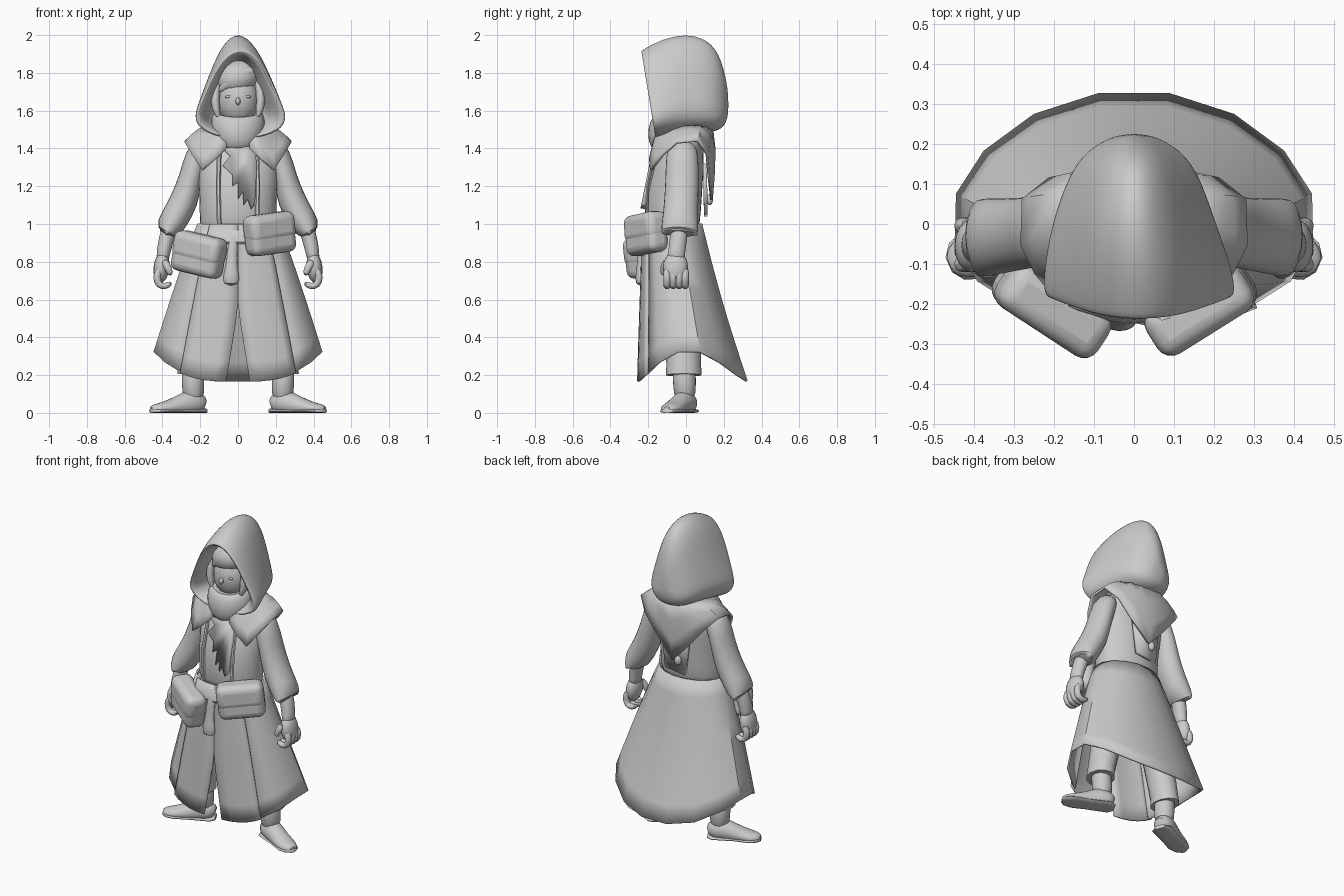
import bpy, bmesh, math
from mathutils import Vector, Euler
from math import sin, cos, pi


def mesh(name, verts, faces, sub=0, thick=0, angle=45):
    me = bpy.data.meshes.new(name)
    me.from_pydata([tuple(v) for v in verts], [], faces)
    bm = bmesh.new()
    bm.from_mesh(me)
    bmesh.ops.recalc_face_normals(bm, faces=bm.faces)
    bm.to_mesh(me)
    bm.free()
    ob = bpy.data.objects.new(name, me)
    bpy.context.collection.objects.link(ob)
    if thick:
        m = ob.modifiers.new("thickness", 'SOLIDIFY')
        m.thickness, m.offset = thick, 0
    if sub:
        m = ob.modifiers.new("smooth", 'SUBSURF')
        m.levels = m.render_levels = sub
    bpy.ops.object.select_all(action='DESELECT')
    ob.select_set(True)
    bpy.context.view_layer.objects.active = ob
    bpy.ops.object.shade_smooth_by_angle(angle=math.radians(angle))
    return ob


def loft(name, rings, closed=True, cap0=True, cap1=True, **kw):
    n = len(rings[0])
    faces = []
    for r in range(len(rings) - 1):
        for i in range(n if closed else n - 1):
            j = (i + 1) % n
            faces.append((r*n + i, r*n + j, (r+1)*n + j, (r+1)*n + i))
    if closed and cap0:
        faces.append(tuple(range(n)))
    if closed and cap1:
        faces.append(tuple(range((len(rings)-1)*n, len(rings)*n)))
    return mesh(name, [v for r in rings for v in r], faces, **kw)


def stack(name, rows, n=16, **kw):
    # horizontal ellipses: z, centre y, rx, ry, front dip
    rings = [[(rx*sin(2*pi*i/n), cy - ry*cos(2*pi*i/n), z - dip*cos(2*pi*i/n))
              for i in range(n)] for z, cy, rx, ry, dip in rows]
    return loft(name, rings, **kw)


def tube(name, rows, s=1, up=(0, 1, 0), n=12, floor=None, **kw):
    # path rows: x, y, z, radius across, radius along up; s mirrors in x
    P = [Vector(r[:3]) for r in rows]
    rings = []
    for k, r in enumerate(rows):
        T = (P[min(k+1, len(P)-1)] - P[max(k-1, 0)]).normalized()
        U = T.cross(Vector(up)).normalized()
        V = U.cross(T)
        ring = [P[k] + U*r[3]*cos(2*pi*i/n) + V*r[4]*sin(2*pi*i/n) for i in range(n)]
        for v in ring:
            v.x *= s
            if floor is not None:
                v.z = max(v.z, floor)
        rings.append(ring)
    return loft(name, rings, **kw)


def ball(name, c, r, rot=(0, 0, 0)):
    R = Euler(rot).to_matrix()
    rings = [[Vector(c) + R @ Vector((r[0]*sin(a)*cos(b), r[1]*sin(a)*sin(b), r[2]*cos(a)))
              for b in [2*pi*i/16 for i in range(16)]] for a in [.02 + (pi-.04)*k/10 for k in range(11)]]
    return loft(name, rings)


def box(name, c, size, rot, offset=(0, 0, 0), bevel=.02):
    R = Euler(rot).to_matrix()
    v = [Vector(c) + R @ (Vector(offset) + Vector((x*size[0], y*size[1], z*size[2]))/2)
         for z in (-1, 1) for x, y in ((-1, -1), (1, -1), (1, 1), (-1, 1))]
    ob = loft(name, [v[:4], v[4:]], angle=50)
    m = ob.modifiers.new("rounding", 'BEVEL')
    m.width, m.segments = bevel, 4


# hood: teardrop sections swept from the inside, over the rim, to the back
HALF = [(0, 1), (.2, .975), (.42, .88), (.6, .73), (.77, .55), (.93, .36),
        (1.02, .24), (.96, .13), (.74, .05), (.4, 0), (0, -.01)]
PROFILE = HALF + [(-u, v) for u, v in HALF[-2:0:-1]]
hood = []
for y, w, top, bot, shear, cx in [
        (-.02, .13, 1.85, 1.5, 0, 0), (-.13, .16, 1.88, 1.49, .04, 0),
        (-.22, .195, 1.895, 1.475, .07, .01), (-.243, .228, 1.915, 1.46, .075, .014),
        (-.225, .242, 1.93, 1.455, .075, .014), (-.12, .23, 1.985, 1.47, .04, .008),
        (0, .205, 2.01, 1.48, .0, 0), (.1, .172, 1.985, 1.49, 0, 0),
        (.165, .135, 1.925, 1.495, 0, 0), (.205, .085, 1.81, 1.52, 0, 0), (.225, .03, 1.69, 1.58, 0, 0)]:
    hood.append([(cx + u*w, y + shear*(1-v), bot + v*(top-bot)) for u, v in PROFILE])
loft("hood", hood, sub=2, angle=60)

# head, nose, eyes and hair
ball("face", (0, -.06, 1.66), (.112, .108, .14))
ball("nose", (0, -.168, 1.65), (.013, .02, .02))
ball("hair_cap", (-.005, -.055, 1.775), (.122, .115, .095), (.1, -.3, 0))
tube("fringe", [(-.10, -.10, 1.70, .015, .02), (-.06, -.135, 1.745, .03, .022),
                (.02, -.152, 1.79, .035, .02), (.09, -.11, 1.82, .02, .02)], sub=1)
for s in (1, -1):
    ball("eye", (s*.048, -.15, 1.675), (.022, .009, .007), (0, s*.15, 0))
    tube("side_hair", [(.10, -.07, 1.78, .02, .03), (.122, -.10, 1.69, .026, .035),
                       (.12, -.11, 1.61, .024, .03), (.10, -.12, 1.56, .01, .01)], s, sub=1)

# scarf around the chin, with a torn hanging end
stack("scarf", [(1.38, -.09, .07, .07, 0), (1.42, -.085, .115, .11, .01), (1.49, -.07, .15, .137, .01),
                (1.56, -.065, .145, .13, .02), (1.61, -.06, .122, .11, .035),
                (1.58, -.05, .10, .08, .03)], sub=1)
TORN = [(-.08, 1.40), (-.04, 1.36), (-.08, 1.31), (-.03, 1.26), (-.03, 1.2), (0, 1.22), (0, 1.13), (.025, 1.17),
        (.03, 1.1), (.05, 1.13), (.07, 1.08), (.09, 1.11), (.1, 1.3), (.09, 1.41)]
mesh("torn_scarf_end", [(x, -.16 - .2*(1.41-z), z) for x, z in TORN],
     [tuple(range(len(TORN)))], thick=.03)

# torso and belt
stack("torso", [(.94, -.07, .2, .13, 0), (1.0, -.07, .208, .148, 0), (1.15, -.07, .208, .158, 0),
                (1.3, -.045, .222, .142, 0), (1.40, -.02, .22, .115, 0), (1.46, 0, .15, .1, 0),
                (1.54, .01, .11, .1, 0)], sub=1)
stack("belt", [(.905, -.095, .205, .145, .01), (.915, -.095, .218, .153, .01),
               (.975, -.09, .212, .148, .01), (.985, -.09, .2, .135, .01)], n=24)
for s in (1, -1):
    tube("coat_edge", [(.10, -.165, 1.37, .012, .008), (.105, -.203, 1.2, .012, .008),
                       (.1, -.208, 1.0, .012, .008)], s, n=6)


# flared skirt panels: t runs from waist to hem, a is the angle from the front
def skirt_point(a, t, off=0):
    c, sn = cos(a), sin(a)
    p = .82 if c > 0 else 1
    rx = .215 + .235*t**.92 + off
    if c > 0:
        y = -.07 + .1*t - (.15 + .128*t + off)*abs(c)**p
    else:
        y = -.07 + .1*t + (.155 + .145*t + off - .012*sin(pi*t))*abs(c)**(1 + .2*t)
    hem = .165 + .165*abs(sn)**2.6
    return (rx*math.copysign(abs(sn)**p, sn), y, 1.0 + (hem - 1.0)*t)


def skirt_panel(start, end, n, off):
    rows = []
    for k in range(9):
        t = k/8
        a0 = start + (max(0, t-.55)*.2 if start == 0 else 0)
        rows.append([skirt_point(a0 + (end-a0)*i/n, t, off) for i in range(n+1)])
    return rows


for s in (1, -1):
    loft("skirt_front_panel", [[(s*x, y, z) for x, y, z in r] for r in skirt_panel(0, .66, 5, .006)],
         closed=False, thick=.012, angle=30)
loft("skirt_main", skirt_panel(.6, 2*pi - .6, 13, -.002), closed=False, thick=.012, angle=35)

# pointed capelet collar: neck ring to a hem with front flaps and a back point
HEM = [(.06, -.17, 1.40), (.12, -.19, 1.345), (.19, -.185, 1.285), (.245, -.12, 1.37), (.28, -.05, 1.43),
       (.275, .06, 1.44), (.21, .11, 1.37), (.12, .12, 1.26), (0, .135, 1.13)]
hem = HEM + [(-x, y, z) for x, y, z in HEM[-2::-1]]
m = len(hem)
collar = []
for f, lift in ((0, 0), (.35, .015), (.7, .01), (1, 0)):
    ring = []
    for i, h in enumerate(hem):
        a = .35 + (2*pi - .7)*i/(m-1)
        neck = Vector((.15*sin(a), -.135*cos(a), 1.52))
        d = Vector((sin(a), -cos(a), .6))
        ring.append(neck.lerp(Vector(h), f) + d*lift)
    collar.append(ring)
loft("capelet", collar, closed=False, thick=.014, angle=40)
mesh("back_tail", [(-.10, .10, 1.32), (.10, .10, 1.32), (.07, .105, 1.06), (-.07, .105, 1.04)],
     [(0, 1, 2, 3)], thick=.02)
ball("back_knot", (-.03, .125, 1.13), (.022, .018, .03))

# arms, hands, legs and feet
for s in (1, -1):
    tube("sleeve", [(.17, -.02, 1.43, .05, .07), (.215, -.02, 1.37, .07, .09), (.25, -.02, 1.24, .064, .092),
                    (.285, -.025, 1.12, .08, .094), (.335, -.03, 1.03, .078, .098),
                    (.385, -.035, .945, .074, .104), (.39, -.035, .937, .06, .09),
                    (.35, -.03, 1.01, .045, .07)], s, sub=1, angle=60)
    tube("forearm", [(.35, -.03, 1.02, .045, .05), (.38, -.04, .92, .042, .048),
                     (.395, -.05, .85, .038, .045), (.40, -.055, .80, .034, .055)], s, sub=1)
    ball("palm", (s*.405, -.055, .77), (.042, .066, .085), (0, -s*.12, 0))
    for i in range(4):
        y = -.10 + .032*i
        tube("finger", [(.41, y, .77, .022, .022), (.435, y, .72, .024, .022), (.42, y, .675, .023, .022),
                        (.385, y, .667, .021, .021), (.35, y, .69, .014, .016)], s, n=8, sub=1)
    tube("thumb", [(.395, -.10, .81, .024, .024), (.37, -.12, .77, .022, .022),
                   (.355, -.12, .725, .016, .016)], s, n=8, sub=1)
    tube("trouser_leg", [(.14, -.02, .72, .1, .1), (.2, -.015, .45, .085, .095), (.24, -.012, .25, .076, .092),
                         (.245, -.012, .2, .078, .095), (.245, -.012, .2, .06, .07)], s)
    tube("boot_shaft", [(.24, -.01, .27, .066, .068), (.238, -.008, .15, .06, .062),
                        (.235, -.005, .06, .062, .06)], s, sub=1)
    # foot sections run from heel to toe, flattened on the floor
    tube("foot", [(.175, .02, .035, .035, .04), (.205, .012, .05, .06, .06), (.255, -.012, .055, .063, .075),
                  (.32, -.042, .035, .058, .055), (.39, -.072, .025, .064, .034),
                  (.44, -.092, .02, .05, .028), (.463, -.102, .016, .022, .02)], s,
         up=(0, 0, 1), floor=0, sub=1)
    tube("sole", [(.175, .025, .01, .035, .014), (.2, .014, .01, .062, .014), (.32, -.042, .01, .058, .014),
                  (.4, -.076, .01, .065, .014), (.442, -.093, .01, .05, .014), (.462, -.102, .01, .02, .014)],
         s, up=(0, 0, 1), floor=0)

# belt pouches with flaps, and the hanging belt end
for name, c, rot, w in (("left_pouch", (-.207, -.208, .838), (0, .2, -.58), .29),
                        ("right_pouch", (.168, -.21, .948), (0, -.12, .56), .275)):
    box(name, c, (w, .125, .215), rot, bevel=.042)
    box(name + "_flap", c, (w + .004, .131, .15), rot, (0, -.002, .034), bevel=.042)
tube("belt_end", [(-.02, -.23, .95, .022, .016), (-.03, -.235, .86, .028, .02), (-.034, -.24, .78, .03, .02),
                  (-.036, -.242, .74, .042, .026), (-.036, -.242, .67, .048, .028)], sub=1)
